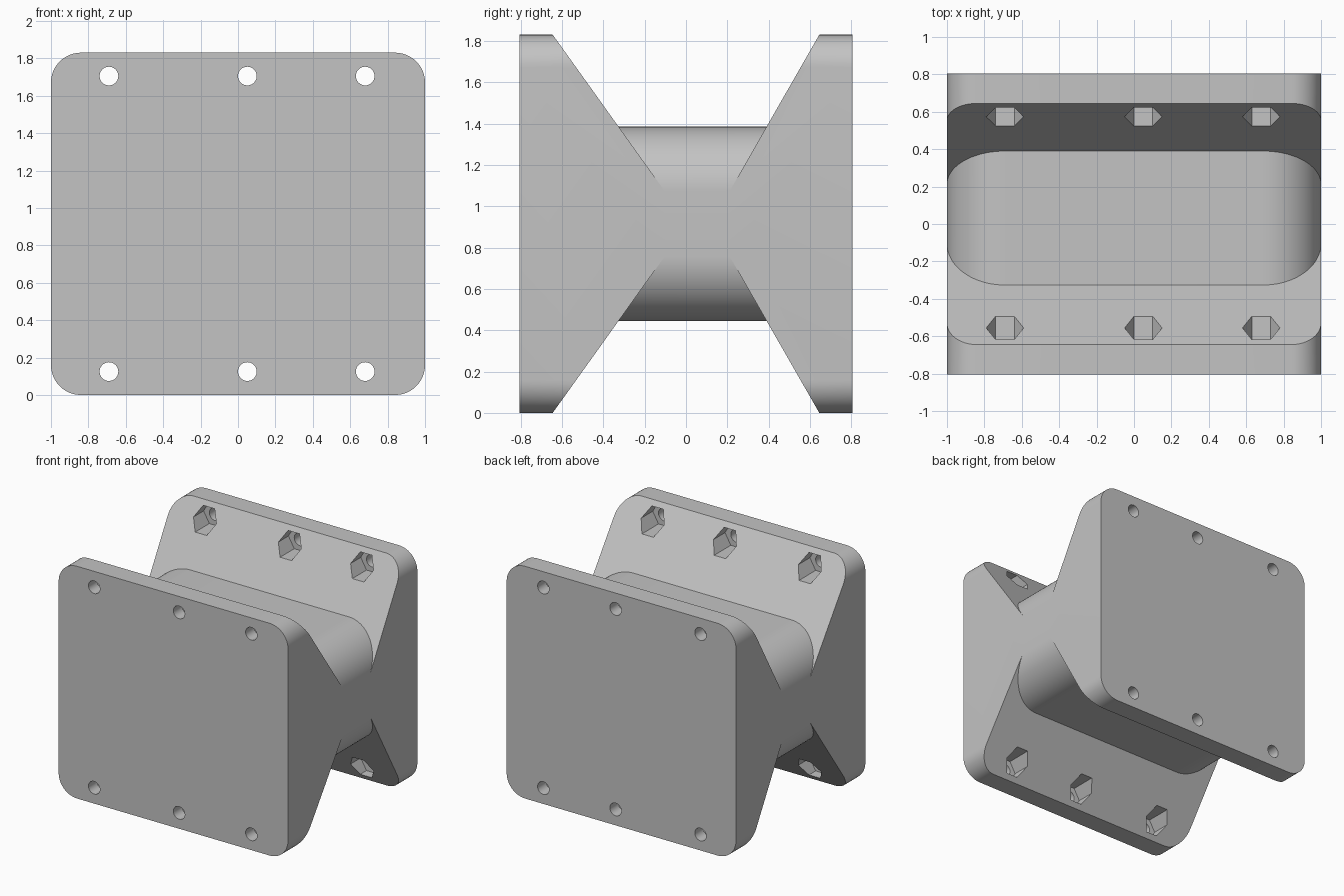
import bpy
import bmesh
from math import cos, sin, pi

cube = bpy.data.objects.get("Cube")
if cube:
    bpy.data.objects.remove(cube, do_unlink=True)

HEIGHT, MID, DEPTH = 1.83, 0.915, 0.805

grey = bpy.data.materials.new("plain grey")
grey.use_nodes = True
grey.diffuse_color = (0.55, 0.55, 0.55, 1)
grey.node_tree.nodes["Principled BSDF"].inputs["Base Color"].default_value = (0.55, 0.55, 0.55, 1)


def arc(cx, cz, r, start, end, n):
    return [(cx + r * cos(start + (end - start) * i / n),
             cz + r * sin(start + (end - start) * i / n)) for i in range(n + 1)]


def prism(name, profile, front, back):
    """Join an x-z profile between two y limits, each a function of z."""
    bm = bmesh.new()
    rings = [[bm.verts.new((x, y(z), z)) for x, z in profile] for y in (front, back)]
    n = len(profile)
    for ring in rings:
        bm.faces.new(ring)
    for i in range(n):
        j = (i + 1) % n
        bm.faces.new((rings[0][i], rings[0][j], rings[1][j], rings[1][i]))
    bmesh.ops.recalc_face_normals(bm, faces=bm.faces)
    mesh = bpy.data.meshes.new(name)
    bm.to_mesh(mesh)
    bm.free()
    mesh.materials.append(grey)
    obj = bpy.data.objects.new(name, mesh)
    bpy.context.collection.objects.link(obj)
    return obj


def straight(name, profile, depth):
    return prism(name, profile, lambda z: -depth, lambda z: depth)


# Rounded block
r = 0.16
outline = []
for k, (cx, cz) in enumerate([(1 - r, HEIGHT - r), (r - 1, HEIGHT - r), (r - 1, r), (1 - r, r)]):
    outline += arc(cx, cz, r, k * pi / 2, (k + 1) * pi / 2, 12)
body = straight("bracket_body", outline, DEPTH)
bpy.context.view_layer.objects.active = body
body.select_set(True)


def carve(cutter):
    cutter.hide_render = True
    mod = body.modifiers.new("carve", "BOOLEAN")
    mod.operation = "DIFFERENCE"
    mod.solver = "EXACT"
    mod.object = cutter
    bpy.ops.object.modifier_apply(modifier=mod.name)
    bpy.data.objects.remove(cutter, do_unlink=True)


# Sloped notches above and below, leaving the rounded middle bar
def rise(z):
    return HEIGHT - MID - abs(z - MID)


R, BAR = 0.31, 0.47
low = BAR - R
for side in (1, -1):
    curve = [(1.2, low)] + arc(1 - R, low, R, 0, pi / 2, 20)
    curve += arc(R - 1, low, R, pi / 2, pi, 20) + [(-1.2, low), (-1.2, 1.1), (1.2, 1.1)]
    profile = [(x, MID + side * h) for x, h in curve]
    carve(prism("notch", profile,
                lambda z: -0.645 + 0.716 * rise(z),
                lambda z: 0.645 - 0.573 * rise(z)))

# Bolt holes with hexagonal nut pockets in the slopes
for x in (-0.69, 0.05, 0.68):
    for z in (MID - 0.79, MID + 0.79):
        carve(straight("nut_pocket", arc(x, z, 0.1, 0, 2 * pi, 6)[:-1], 0.70))
        carve(straight("bolt_hole", arc(x, z, 0.05, 0, 2 * pi, 32)[:-1], 1.0))

bpy.ops.object.shade_smooth_by_angle(angle=pi / 6)
